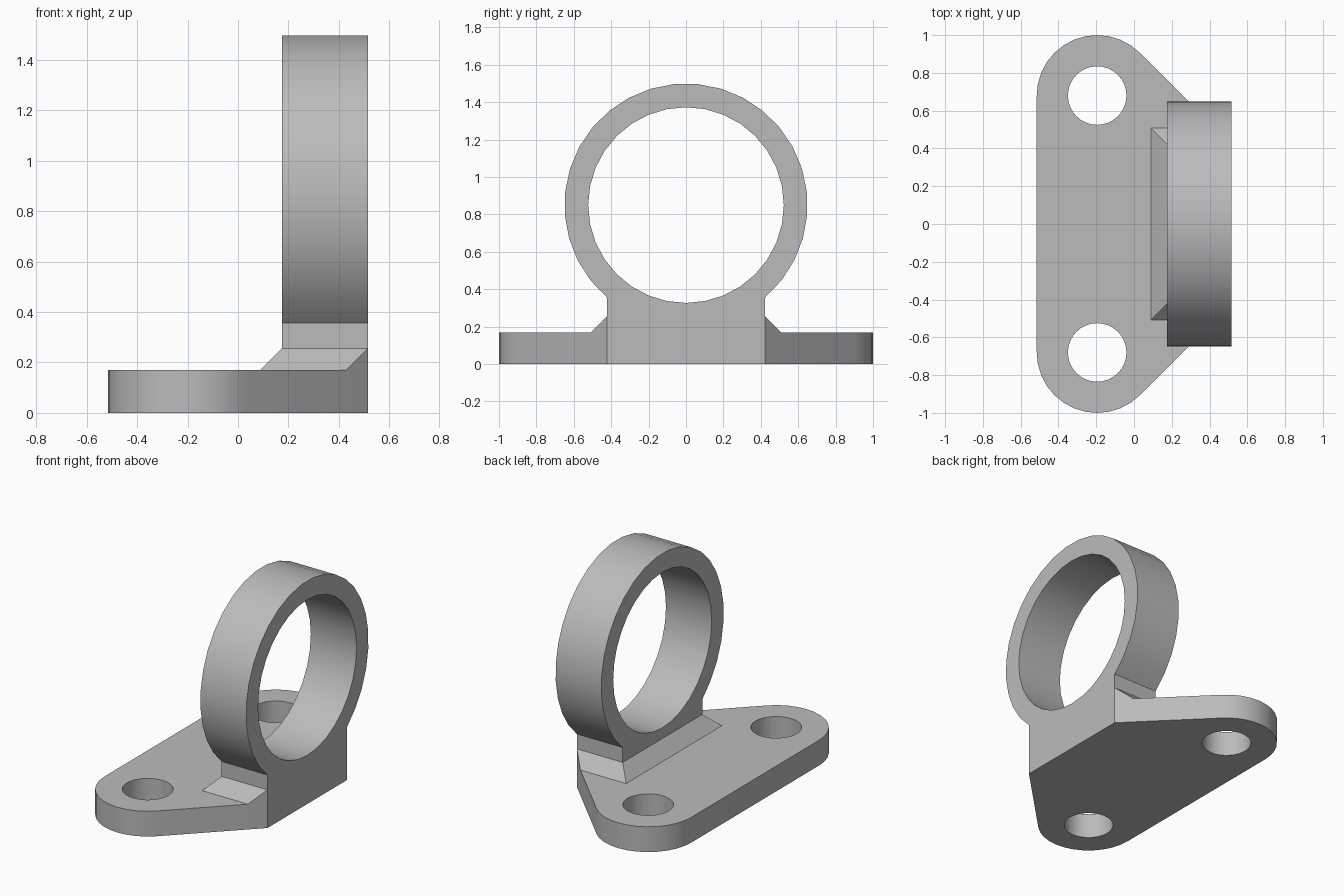
import bpy
import bmesh
from math import sin, cos, radians, asin, degrees
from mathutils import Matrix, Vector

if "Cube" in bpy.data.objects:
    bpy.data.objects.remove(bpy.data.objects["Cube"], do_unlink=True)

grey = bpy.data.materials.new("plain grey")
grey.use_nodes = True
grey.diffuse_color = (0.5, 0.5, 0.5, 1)
grey.node_tree.nodes["Principled BSDF"].inputs["Base Color"].default_value = (0.5, 0.5, 0.5, 1)

BACK = 0.515        # flat mounting face of plate and ring
RING_FRONT = 0.175
PLATE_H = 0.17
LUG_X, LUG_Y, LUG_R = -0.195, 0.68, 0.32
HALF_W = LUG_X + LUG_Y + LUG_R * 2 ** 0.5 - BACK   # where the 45 degree sides end
RING_Z, RING_R = 0.85, 0.65
STEP = 0.086        # chamfer size


def arc(cx, cy, r, start, end, count):
    angles = [radians(start + (end - start) * i / count) for i in range(count + 1)]
    return [(cx + r * cos(a), cy + r * sin(a)) for a in angles]


def finish(name, bm):
    bmesh.ops.recalc_face_normals(bm, faces=bm.faces)
    mesh = bpy.data.meshes.new(name)
    bm.to_mesh(mesh)
    bm.free()
    mesh.materials.append(grey)
    ob = bpy.data.objects.new(name, mesh)
    bpy.context.collection.objects.link(ob)
    return ob


def prism(name, points, low, high, along_x=False):
    """Extrude an outline along z, or a (y, z) outline along x."""
    bm = bmesh.new()
    place = (lambda u, v: (low, u, v)) if along_x else (lambda u, v: (u, v, low))
    face = bm.faces.new([bm.verts.new(place(u, v)) for u, v in points])
    out = bmesh.ops.extrude_face_region(bm, geom=[face])
    shift = Vector((1, 0, 0) if along_x else (0, 0, 1)) * (high - low)
    bmesh.ops.translate(bm, vec=shift, verts=[g for g in out["geom"] if isinstance(g, bmesh.types.BMVert)])
    return finish(name, bm)


def combine(target, tool, operation):
    mod = target.modifiers.new(operation.lower(), "BOOLEAN")
    mod.operation, mod.object, mod.solver = operation, tool, "EXACT"
    bpy.context.view_layer.objects.active = target
    bpy.ops.object.modifier_apply(modifier=mod.name)
    bpy.data.objects.remove(tool, do_unlink=True)


# Base plate with two rounded lugs and 45 degree sides
outline = arc(LUG_X, LUG_Y, LUG_R, 45, 180, 12) + arc(LUG_X, -LUG_Y, LUG_R, 180, 315, 12)
outline += [(BACK, -HALF_W), (BACK, HALF_W)]
bracket = prism("ring_bracket", outline, 0, PLATE_H)

# Sloped shoulder around the foot of the stand, trimmed by the plate sides
bm = bmesh.new()
for side in (-1, 1):
    wide = side * (HALF_W + STEP)
    narrow = side * HALF_W
    for co in ((RING_FRONT - STEP, wide, PLATE_H), (BACK - STEP, wide, PLATE_H),
               (BACK, narrow, PLATE_H), (RING_FRONT, narrow, PLATE_H + STEP),
               (BACK, narrow, PLATE_H + STEP)):
        bm.verts.new(co)
bmesh.ops.convex_hull(bm, input=bm.verts)
bmesh.ops.dissolve_limit(bm, angle_limit=radians(1), verts=bm.verts, edges=bm.edges)
combine(bracket, finish("shoulder", bm), "UNION")

# Upright stand flowing into the ring
tilt = degrees(asin(HALF_W / RING_R))
profile = arc(0, RING_Z, RING_R, tilt - 90, 270 - tilt, 25)
profile += [(-HALF_W, PLATE_H / 2), (HALF_W, PLATE_H / 2)]
combine(bracket, prism("stand", profile, RING_FRONT, BACK, True), "UNION")

# Ring bore and the two bolt holes
bore = arc(0, RING_Z, 0.523, 0, 360, 32)[:-1]
combine(bracket, prism("bore", bore, 0, 1, True), "DIFFERENCE")
for side in (-1, 1):
    hole = arc(LUG_X, side * LUG_Y, 0.155, 0, 360, 32)[:-1]
    combine(bracket, prism("bolt_hole", hole, -1, 1), "DIFFERENCE")

# Clean coplanar seams, then smooth only the curved walls
bm = bmesh.new()
bm.from_mesh(bracket.data)
bmesh.ops.remove_doubles(bm, verts=bm.verts, dist=0.0005)
bmesh.ops.dissolve_limit(bm, angle_limit=radians(0.5), verts=bm.verts, edges=bm.edges)
bm.to_mesh(bracket.data)
bm.free()
bpy.ops.object.select_all(action="DESELECT")
bracket.select_set(True)
bpy.context.view_layer.objects.active = bracket
bpy.ops.object.shade_smooth_by_angle(angle=radians(30))
